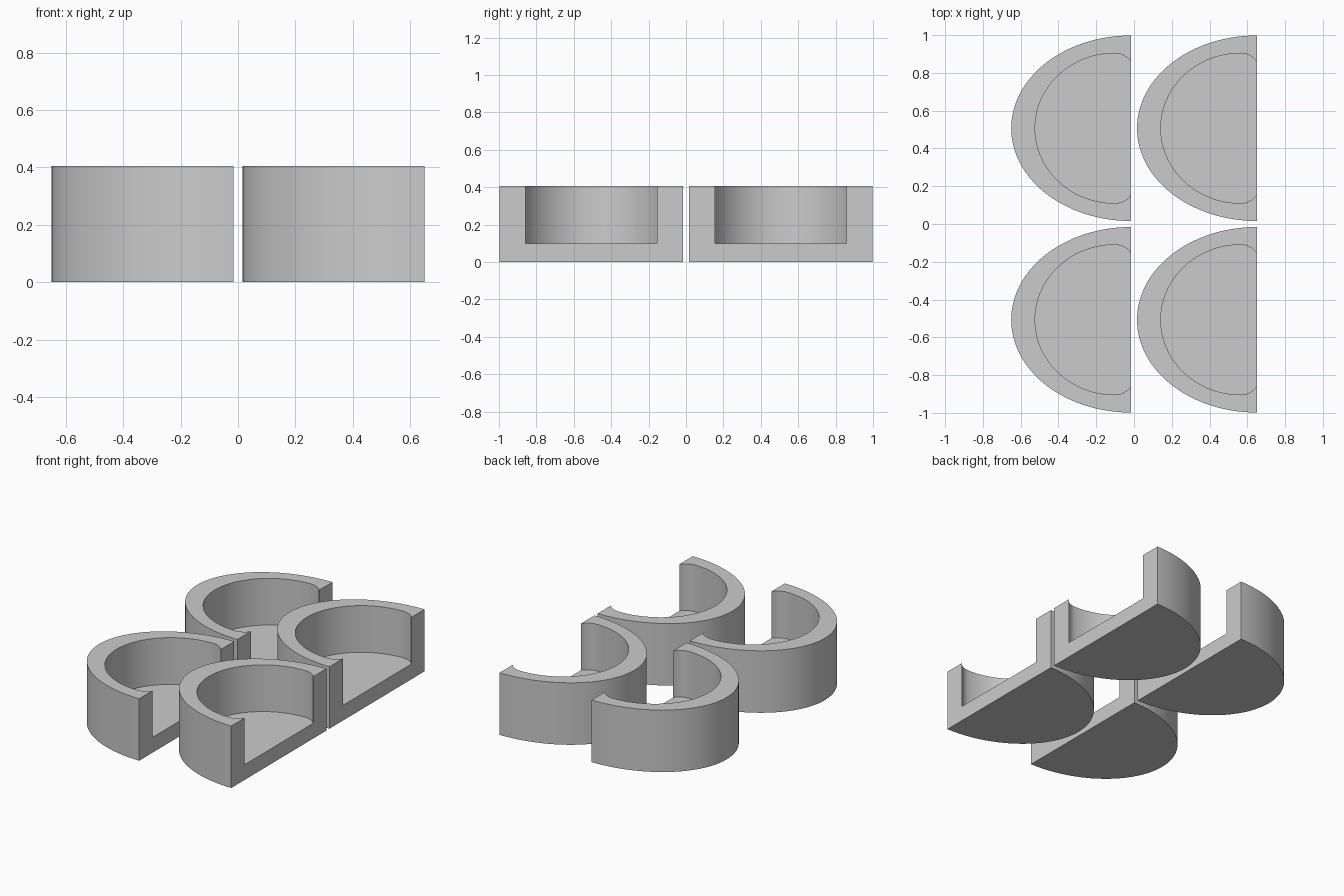
import bpy
import bmesh
from math import sin, cos, pi, atan2

old = bpy.data.objects.get("Cube")
if old:
    bpy.data.objects.remove(old, do_unlink=True)

HEIGHT, FLOOR = 0.405, 0.1
DEPTH, HALF_WIDTH = 0.634, 0.491        # outer half ellipse
IN_DEPTH, IN_HALF = 0.508, 0.397        # recess
LIP, DROP = 0.085, 0.045                # curled lip at the open side
GAP = 0.032

grey = bpy.data.materials.new("plain grey")
grey.use_nodes = True
grey.diffuse_color = (0.6, 0.6, 0.6, 1)
grey.node_tree.nodes["Principled BSDF"].inputs["Base Color"].default_value = (0.6, 0.6, 0.6, 1)


def mirrored(half):
    """Complete a path that ends on the symmetry axis."""
    return half + [(x, -y) for x, y in reversed(half[:-1])]


def quarter(depth, half, offset, steps):
    return [(-offset - depth * sin(pi / 2 * i / steps),
             half * cos(pi / 2 * i / steps)) for i in range(steps + 1)]


def outer_path():
    return mirrored(quarter(DEPTH, HALF_WIDTH, 0, 40))


def inner_path():
    radius = (LIP ** 2 + DROP ** 2) / (2 * DROP)
    sweep = atan2(LIP, radius - DROP)
    curl = [(-LIP + radius * sin(sweep * i / 8),
             IN_HALF - radius * (1 - cos(sweep * i / 8))) for i in range(8, 0, -1)]
    return mirrored(curl + quarter(IN_DEPTH - LIP, IN_HALF, LIP, 36))


def half_cup(name, x, y):
    bm = bmesh.new()

    def ring(path, z):
        return [bm.verts.new((px, py, z)) for px, py in path]

    def wall(low, high):
        for i in range(len(low) - 1):
            bm.faces.new((low[i], low[i + 1], high[i + 1], high[i]))

    base, top = ring(outer_path(), 0), ring(outer_path(), HEIGHT)
    floor, rim = ring(inner_path(), FLOOR), ring(inner_path(), HEIGHT)
    wall(base, top)
    wall(floor, rim)
    bm.faces.new(base)
    bm.faces.new(floor)
    bm.faces.new(top + rim[::-1])
    # U-shaped cut face on the open side
    bm.faces.new((base[0], base[-1], top[-1], rim[-1],
                  floor[-1], floor[0], rim[0], top[0]))
    bmesh.ops.recalc_face_normals(bm, faces=bm.faces)
    mesh = bpy.data.meshes.new(name)
    bm.to_mesh(mesh)
    bm.free()
    mesh.materials.append(grey)
    obj = bpy.data.objects.new(name, mesh)
    obj.location = (x, y, 0)
    bpy.context.collection.objects.link(obj)
    return obj


# Two by two arrangement, all opening towards +x
bpy.ops.object.select_all(action='DESELECT')
for row, sy in (("front", -1), ("back", 1)):
    for side, x in (("right", -GAP / 2), ("left", GAP / 2 + DEPTH)):
        cup = half_cup(f"half_cup_{row}_{side}", x, sy * (GAP / 2 + HALF_WIDTH))
        cup.select_set(True)
        bpy.context.view_layer.objects.active = cup
bpy.ops.object.shade_smooth_by_angle(angle=pi / 6)
